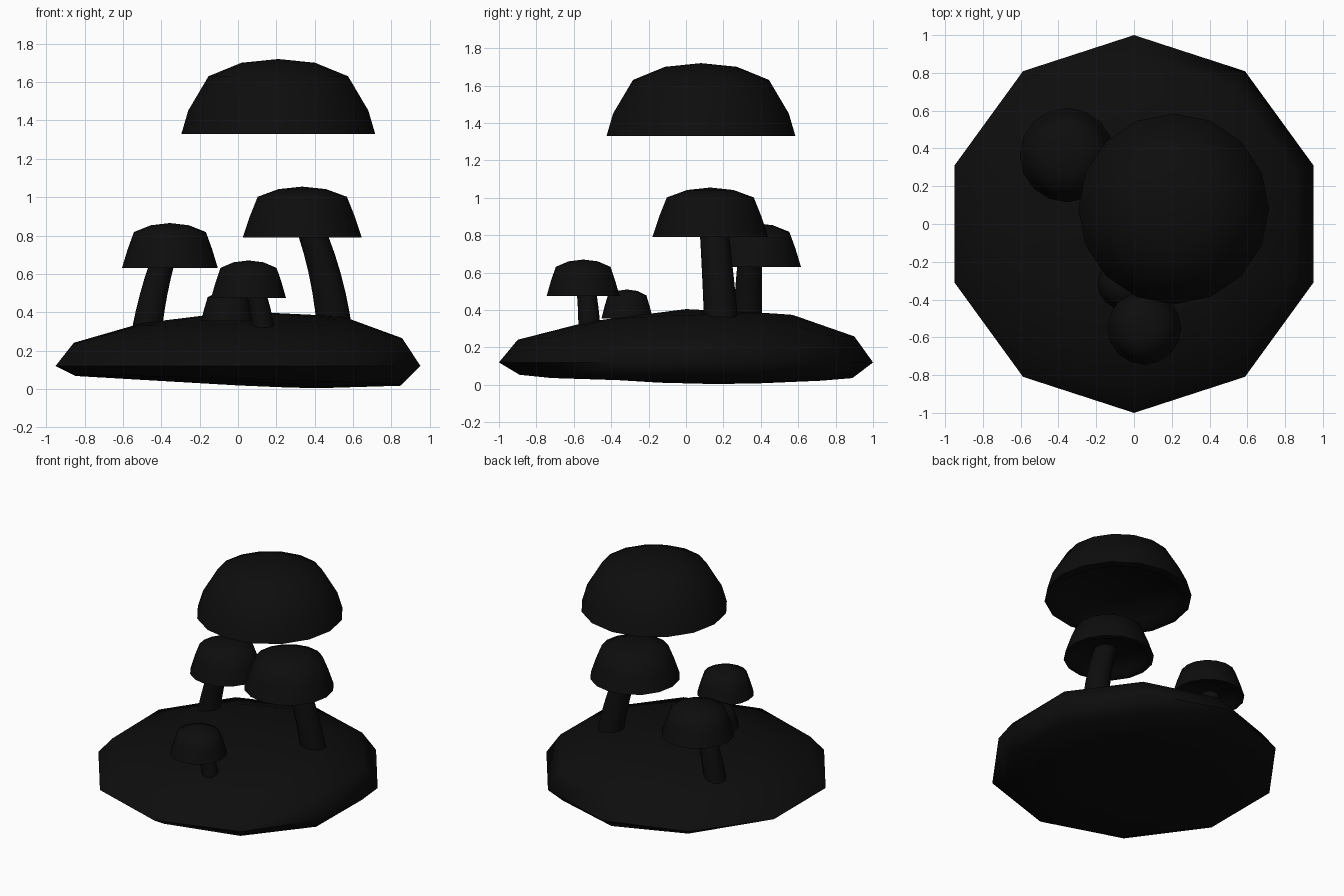
import bpy, bmesh
from math import cos, sin, pi, radians
from mathutils import Vector

cube = bpy.data.objects.get("Cube")
if cube:
    bpy.data.objects.remove(cube, do_unlink=True)

# Single near-black material
BLACK = (0.004, 0.004, 0.004, 1)
mat = bpy.data.materials.new("soot black")
mat.use_nodes = True
mat.diffuse_color = BLACK
mat.node_tree.nodes["Principled BSDF"].inputs["Base Color"].default_value = BLACK


def loft(name, rings, sides, smooth_angle, phase=0):
    """Skin horizontal rings (centre, radius, tilt); a zero radius makes a pole."""
    bm = bmesh.new()
    loops = []
    for centre, radius, tilt in rings:
        centre = Vector(centre)
        loop = []
        for i in range(sides if radius else 1):
            a = phase + 2 * pi * i / sides
            x, y = radius * cos(a), radius * sin(a)
            loop.append(bm.verts.new(centre + Vector((x, y, x * tilt[0] + y * tilt[1]))))
        loops.append(loop)
    for low, high in zip(loops, loops[1:]):
        for i in range(sides):
            j = (i + 1) % sides
            corners = [low[i % len(low)], low[j % len(low)],
                       high[j % len(high)], high[i % len(high)]]
            bm.faces.new(list(dict.fromkeys(corners)))
    # Close any open end
    for loop in (loops[0], loops[-1]):
        if len(loop) > 1:
            bm.faces.new(loop)
    bmesh.ops.recalc_face_normals(bm, faces=bm.faces)
    mesh = bpy.data.meshes.new(name)
    bm.to_mesh(mesh)
    bm.free()
    mesh.materials.append(mat)
    obj = bpy.data.objects.new(name, mesh)
    bpy.context.collection.objects.link(obj)
    bpy.ops.object.select_all(action="DESELECT")
    obj.select_set(True)
    bpy.context.view_layer.objects.active = obj
    bpy.ops.object.shade_smooth_by_angle(angle=radians(smooth_angle))
    return obj


def cap(name, base, radius, height, dome, sides):
    """Domed cap with a rim and a shallow hollow underneath."""
    profile = [(0, 0.16), (0.8, 0.12), (0.87, 0), (1, 0)] + dome + [(0, 1)]
    base = Vector(base)
    rings = [(base + Vector((0, 0, z * height)), r * radius, (0, 0)) for r, z in profile]
    loft(name, rings, sides, 60)


def stem(name, foot, bend, top, foot_radius, top_radius, steps=6):
    """Tapered stalk following a bent path."""
    foot, bend, top = Vector(foot), Vector(bend), Vector(top)
    rings = []
    for i in range(steps + 1):
        t = i / steps
        point = foot * (1 - t) ** 2 + bend * 2 * t * (1 - t) + top * t * t
        rings.append((point, foot_radius + (top_radius - foot_radius) * t, (0, 0)))
    loft(name, rings, 12, 50)


# Ten-sided ground mound, slightly tilted
loft("ground", [
    ((0, 0, 0.035), 0, (0, 0)),
    ((0, 0, 0.03), 0.46, (-0.05, -0.025)),
    ((0, 0, 0.045), 0.89, (-0.03, -0.01)),
    ((0, 0, 0.12), 1.0, (0, 0)),
    ((0, 0, 0.25), 0.9, (0.014, 0.01)),
    ((0.02, 0.02, 0.355), 0.55, (0.035, 0.035)),
    ((0, 0, 0.405), 0, (0, 0)),
], 10, 80, pi / 2)

# Mushroom caps
ROUND_DOME = [(0.93, 0.31), (0.72, 0.77), (0.38, 0.95)]
BLUNT_DOME = [(0.88, 0.42), (0.75, 0.8), (0.4, 0.95)]
cap("large_cap", (0.21, 0.08, 1.33), 0.505, 0.39, ROUND_DOME, 16)
cap("medium_cap", (0.335, 0.13, 0.79), 0.31, 0.265, BLUNT_DOME, 16)
cap("back_cap", (-0.355, 0.365, 0.63), 0.25, 0.235, BLUNT_DOME, 16)
cap("front_cap", (0.055, -0.55, 0.475), 0.195, 0.195, BLUNT_DOME, 16)
cap("tiny_cap", (-0.055, -0.315, 0.355), 0.137, 0.155, BLUNT_DOME, 16)

# Mushroom stems
stem("medium_stem", (0.505, 0.19, 0.3), (0.47, 0.17, 0.62), (0.36, 0.145, 0.88), 0.092, 0.075)
stem("back_stem", (-0.48, 0.33, 0.27), (-0.45, 0.33, 0.5), (-0.375, 0.345, 0.72), 0.08, 0.063)
stem("front_stem", (0.135, -0.515, 0.27), (0.125, -0.52, 0.42), (0.075, -0.54, 0.56), 0.06, 0.05)
stem("tiny_stem", (-0.03, -0.31, 0.28), (-0.04, -0.31, 0.36), (-0.05, -0.315, 0.42), 0.05, 0.04)
